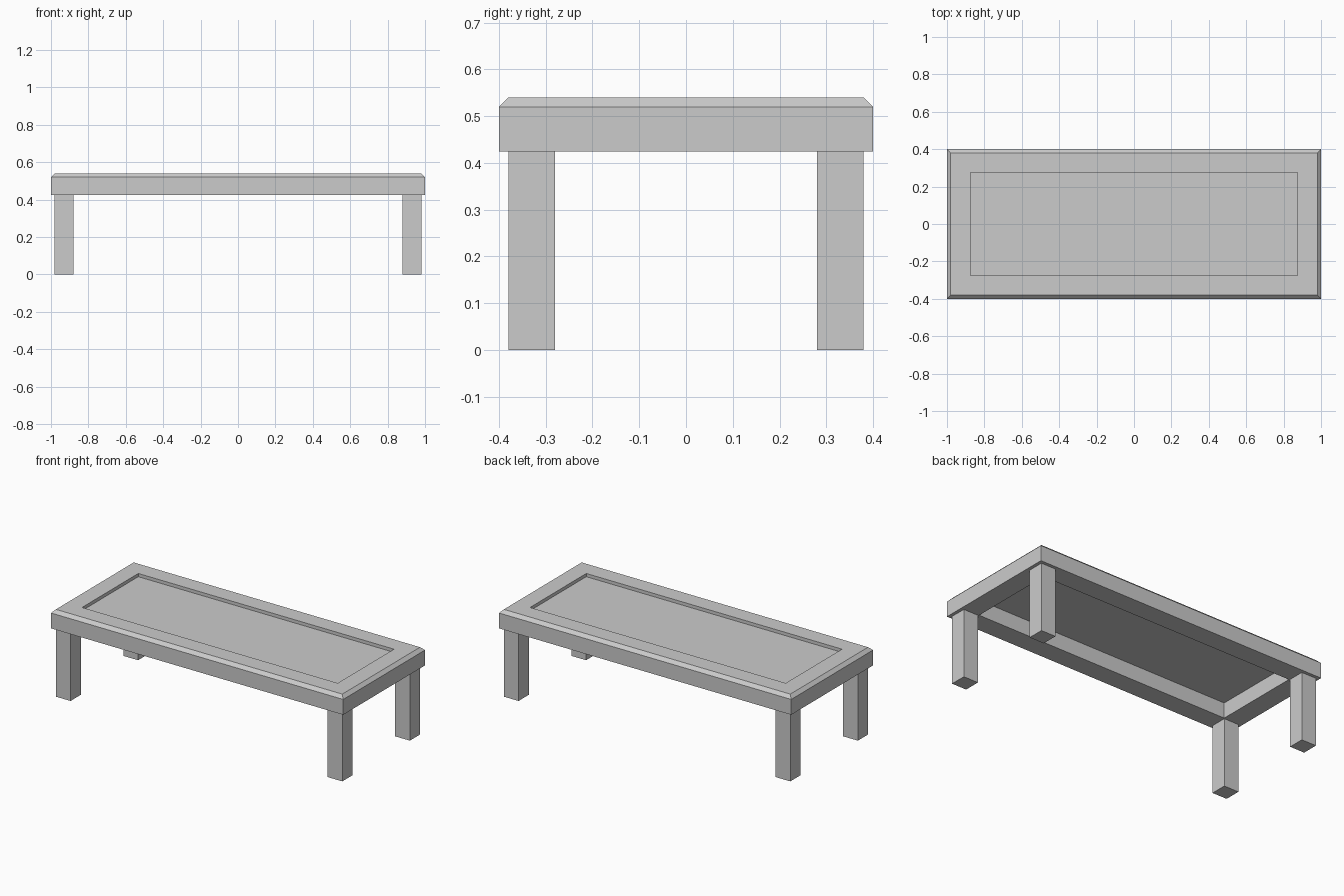
import bpy, bmesh

if "Cube" in bpy.data.objects:
    bpy.data.objects.remove(bpy.data.objects["Cube"])

HX, HY = 1.0, 0.4            # half size of the table top
RIM = 0.125                  # frame width
Z_LOW, Z_EDGE, Z_TOP = 0.425, 0.52, 0.54
CHAMFER = 0.02
LEG = 0.1


def finish(name, bm):
    bmesh.ops.recalc_face_normals(bm, faces=bm.faces)
    mesh = bpy.data.meshes.new(name)
    bm.to_mesh(mesh)
    bm.free()
    obj = bpy.data.objects.new(name, mesh)
    bpy.context.collection.objects.link(obj)
    return obj


def rectangle(bm, inset, z):
    x, y = HX - inset, HY - inset
    return [bm.verts.new((sx * x, sy * y, z))
            for sx, sy in ((-1, -1), (1, -1), (1, 1), (-1, 1))]


# Frame: mitred section (inset, height) swept around the rectangle
bm = bmesh.new()
section = [(0, Z_LOW), (0, Z_EDGE), (CHAMFER, Z_TOP), (RIM, Z_TOP), (RIM, Z_LOW)]
rings = [rectangle(bm, inset, z) for inset, z in section]
for a, b in zip(rings, rings[1:] + rings[:1]):
    for i in range(4):
        j = (i + 1) % 4
        bm.faces.new((a[i], a[j], b[j], b[i]))
finish("table_top_frame", bm)

# Thin recessed panel
bm = bmesh.new()
bm.faces.new(rectangle(bm, RIM, Z_EDGE))
finish("recessed_panel", bm)

# Four square legs
for side, sx in (("left", -1), ("right", 1)):
    for end, sy in (("front", -1), ("back", 1)):
        bm = bmesh.new()
        bmesh.ops.create_cube(bm, size=1)
        bmesh.ops.scale(bm, vec=(LEG, LEG, Z_LOW), verts=bm.verts)
        leg = finish(f"{end}_{side}_leg", bm)
        leg.location = (sx * 0.93, sy * 0.33, Z_LOW / 2)
